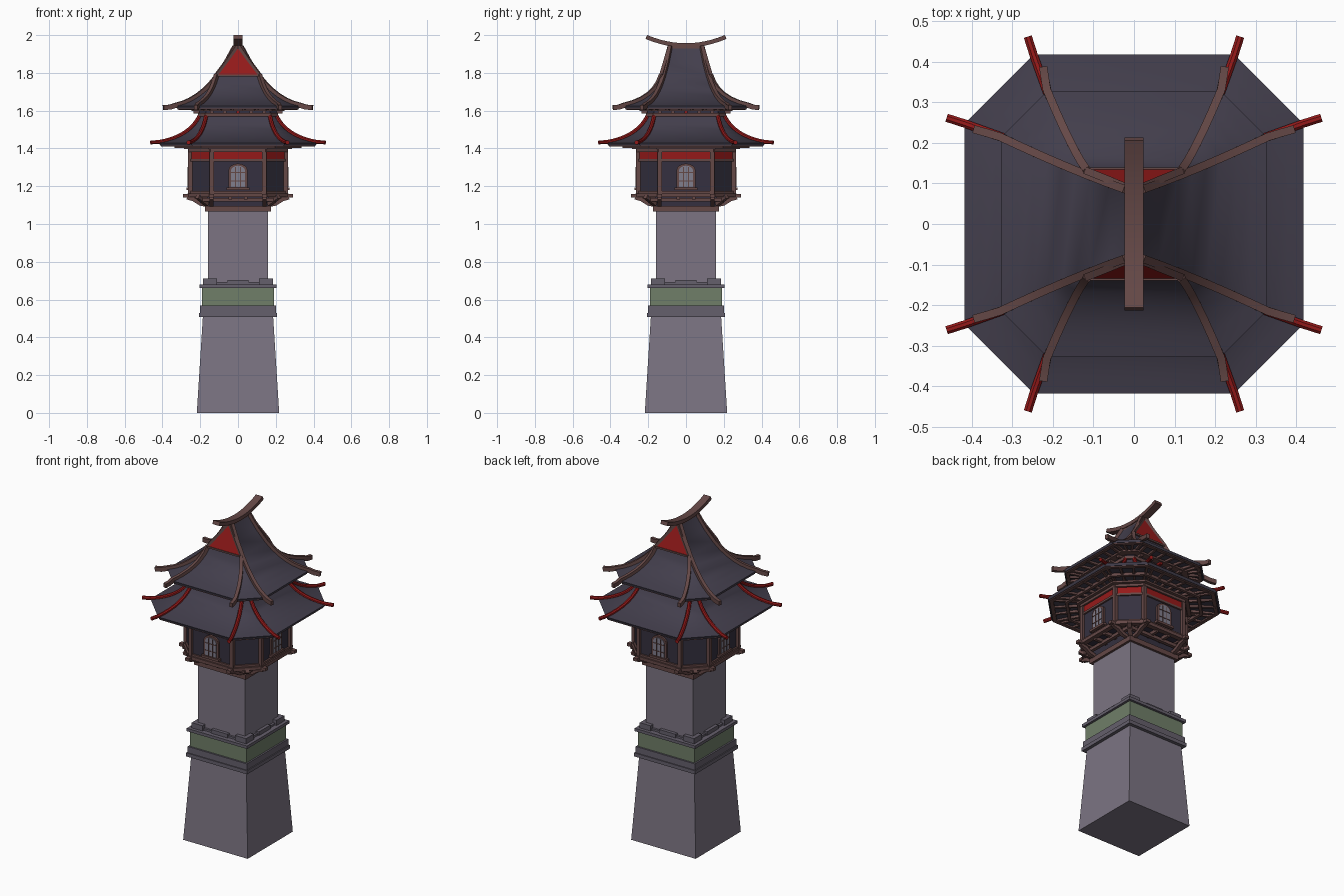
import bpy, bmesh
from math import pi, cos, sin, sqrt
from mathutils import Matrix, Vector as V

if "Cube" in bpy.data.objects:
    bpy.data.objects.remove(bpy.data.objects["Cube"])

def material(name, c):
    m = bpy.data.materials.new(name)
    m.diffuse_color = (*c, 1)
    m.use_nodes = True
    m.node_tree.nodes["Principled BSDF"].inputs["Base Color"].default_value = m.diffuse_color
    return m

STONE = material("stone", (0.20, 0.175, 0.225))
TRIM = material("dark_stone", (0.13, 0.115, 0.15))
GREEN = material("green_band", (0.16, 0.21, 0.14))
ROOF = material("roof_slate", (0.055, 0.048, 0.072))
WALL = material("dark_wall", (0.035, 0.030, 0.050))
WOOD = material("wood", (0.13, 0.065, 0.062))
RED = material("red", (0.30, 0.010, 0.010))
GLASS = material("glass", (0.22, 0.21, 0.27))

def finish(bm, name, mat, M=None, smooth=False):
    bmesh.ops.recalc_face_normals(bm, faces=bm.faces)
    if M is not None:
        bm.transform(M)
    me = bpy.data.meshes.new(name)
    bm.to_mesh(me)
    bm.free()
    me.materials.append(mat)
    ob = bpy.data.objects.new(name, me)
    bpy.context.collection.objects.link(ob)
    if smooth:
        bpy.ops.object.select_all(action='DESELECT')
        bpy.context.view_layer.objects.active = ob
        ob.select_set(True)
        bpy.ops.object.shade_smooth_by_angle(angle=0.5)
    return ob

def loft(name, rings, mat, M=None, smooth=False, loop=False):
    bm = bmesh.new()
    vs = [[bm.verts.new(p) for p in r] for r in rings]
    n = len(vs[0])
    pairs = list(zip(vs, vs[1:])) + ([(vs[-1], vs[0])] if loop else [])
    for a, b in pairs:
        for i in range(n):
            bm.faces.new((a[i], a[(i + 1) % n], b[(i + 1) % n], b[i]))
    if not loop:
        bm.faces.new(vs[0])
        bm.faces.new(vs[-1])
    return finish(bm, name, mat, M, smooth)

def sq(h, z):
    return [(h, -h, z), (h, h, z), (-h, h, z), (-h, -h, z)]

def box(name, x, y, z, mat, M=None):
    loft(name, [[(x[0], y[0], k), (x[1], y[0], k), (x[1], y[1], k), (x[0], y[1], k)] for k in z], mat, M)

def eight(s, f):  # eight corners from a side corner s and a front corner f
    return [(s[0], -s[1], s[2]), (s[0], s[1], s[2]), (f[0], f[1], f[2]), (-f[0], f[1], f[2]),
            (-s[0], s[1], s[2]), (-s[0], -s[1], s[2]), (-f[0], -f[1], f[2]), (f[0], -f[1], f[2])]

def octo(a, b, z):
    return eight((a, b, z), (b, a, z))

def band(name, a, b, z0, z1, w, mat):  # octagonal hoop
    c, d = a - w, b - 0.414 * w
    loft(name, [octo(a, b, z0), octo(a, b, z1), octo(c, d, z1), octo(c, d, z0)], mat, loop=True)

def sweep(name, pts, w, h, mat, M=None, sides=4):
    pts = [V(p) for p in pts]
    rings = []
    for i, p in enumerate(pts):
        t = (pts[min(i + 1, len(pts) - 1)] - pts[max(i - 1, 0)]).normalized()
        s = t.cross(V((0, 0, 1)))
        s = s.normalized() if s.length > 1e-4 else V((1, 0, 0))
        u = s.cross(t)
        k = sqrt(2) if sides == 4 else 1
        ang = [2 * pi * (j + 0.5) / sides for j in range(sides)]
        rings.append([p + s * cos(g) * w / 2 * k + u * sin(g) * h / 2 * k for g in ang])
    loft(name, rings, mat, M, smooth=True)

def slab(name, xz, y0, y1, mat, M=None):
    loft(name, [[(x, y, z) for x, z in xz] for y in (y0, y1)], mat, M)

def bez(a, b, c, t):
    return V(a) * (1 - t) ** 2 + V(b) * 2 * t * (1 - t) + V(c) * t * t

QUARTERS = [Matrix.Rotation(k * pi / 2, 4, 'Z') for k in range(4)]
MIRRORS = [Matrix.Diagonal((i, j, 1, 1)) for i in (1, -1) for j in (1, -1)]
SWAP = Matrix(((0, 1, 0, 0), (1, 0, 0, 0), (0, 0, 1, 0), (0, 0, 0, 1)))

# stone tower
loft("tower_base", [sq(0.218, 0), sq(0.186, 0.51)], STONE)
for name, h, z0, z1, m in (("lower_moulding", 0.206, 0.508, 0.53, TRIM), ("lower_moulding_top", 0.2, 0.53, 0.568, TRIM),
                           ("green_frieze", 0.19, 0.568, 0.662, GREEN), ("upper_moulding", 0.204, 0.662, 0.68, TRIM),
                           ("shaft_plinth", 0.173, 0.68, 0.692, TRIM), ("shaft", 0.16, 0.69, 1.08, STONE),
                           ("shaft_collar", 0.174, 1.065, 1.095, WOOD), ("collar_core", 0.165, 1.09, 1.155, WALL)):
    loft(name, [sq(h, z0), sq(h, z1)], m)
for M in QUARTERS:
    box("plinth_corner", (-0.184, -0.11), (-0.184, -0.11), (0.68, 0.712), TRIM, M)
    box("plinth_centre", (-0.055, 0.055), (-0.18, -0.14), (0.68, 0.703), TRIM, M)

# deck under the watch room
loft("deck_floor", [octo(0.25, 0.14, 1.15), octo(0.25, 0.14, 1.165)], WALL)
band("deck_rim", 0.268, 0.148, 1.142, 1.162, 0.03, WOOD)
for M in QUARTERS:
    for x in (-0.14, 0.14):
        box("deck_beam", (x - 0.013, x + 0.013), (-0.292, -0.15), (1.14, 1.158), WOOD, M)
        sweep("deck_bracket", [(x, -0.165, 1.1), (x, -0.2, 1.107), (x, -0.235, 1.13), (x, -0.27, 1.14)], 0.022, 0.02, WOOD, M)
    box("deck_crossbar", (-0.2, 0.2), (-0.205, -0.185), (1.118, 1.138), WOOD, M)
    for x in (-0.04, 0.04):
        box("deck_joist", (x - 0.009, x + 0.009), (-0.25, -0.16), (1.13, 1.152), WOOD, M)
    sweep("corner_strut", [(0.165, -0.165, 1.105), (0.215, -0.215, 1.145)], 0.025, 0.02, WOOD, M)

# octagonal watch room
loft("room_wall", [octo(0.25, 0.138, 1.155), octo(0.25, 0.138, 1.42)], WALL)
band("sill_rail", 0.26, 0.142, 1.158, 1.174, 0.02, WOOD)
band("red_frieze", 0.255, 0.14, 1.342, 1.385, 0.02, RED)
band("middle_rail", 0.26, 0.142, 1.33, 1.343, 0.02, WOOD)
band("top_rail", 0.266, 0.145, 1.382, 1.4, 0.03, WOOD)
band("top_plate", 0.285, 0.155, 1.397, 1.408, 0.05, WOOD)

def arch(w, z0, z1):
    return [(-w, z0), (w, z0)] + [(w * cos(k * pi / 8), z1 + 0.7 * w * sin(k * pi / 8)) for k in range(9)]

for M in QUARTERS:
    for x in (-0.139, 0.139):
        sweep("room_post", [(x, -0.253, 1.155), (x, -0.253, 1.405)], 0.022, 0.022, WOOD, M)
    slab("window_frame", arch(0.05, 1.19, 1.285), -0.262, -0.24, WOOD, M)
    slab("window_glass", arch(0.037, 1.197, 1.283), -0.265, -0.25, GLASS, M)
    box("window_sill", (-0.06, 0.06), (-0.272, -0.24), (1.18, 1.194), WOOD, M)
    for x in (-0.013, 0.013):
        box("window_bar", (x - 0.002, x + 0.002), (-0.268, -0.25), (1.195, 1.302), WOOD, M)
    for z in (1.225, 1.27):
        box("window_crossbar", (-0.037, 0.037), (-0.268, -0.25), (z, z + 0.004), WOOD, M)

def rafters(name, a0, b0, z0, a1, b1, z1, n):
    for M in QUARTERS:
        for i in range(n):  # straight sides
            t = -1 + 2 * (i + 0.5) / n
            sweep(name, [(b0 * t, -a0, z0), (b1 * t, -a1, z1)], 0.014, 0.014, WOOD, M)
        for i in range(4):  # cut corners
            t = i / 3
            p, q = [V((a, -b, z)).lerp(V((b, -a, z)), t) for a, b, z in ((a0, b0, z0), (a1, b1, z1))]
            sweep(name, [p, q], 0.014, 0.014, WOOD, M)

# lower roof
T = [k / 8 for k in range(9)]
low = [bez((0.2, 0.168, 1.575), (0.25, 0.188, 1.46), (0.418, 0.248, 1.43), t) for t in T]
loft("lower_roof", [octo(*p) for p in low] + [octo(0.412, 0.244, 1.416), octo(0.25, 0.14, 1.432)], ROOF, smooth=True)
band("lower_eave_trim", 0.408, 0.242, 1.41, 1.422, 0.022, WOOD)
band("lower_purlin", 0.335, 0.195, 1.403, 1.42, 0.018, WOOD)
rafters("lower_rafter", 0.25, 0.14, 1.42, 0.4, 0.238, 1.416, 6)
for M in MIRRORS:
    for S in (Matrix(), SWAP):
        sweep("red_ridge", [p + V((0, 0, 0.004)) for p in low] + [V((0.462, 0.262, 1.432))], 0.022, 0.022, RED, M @ S, 8)

# neck between the roofs
loft("neck", [octo(0.205, 0.17, 1.565), octo(0.205, 0.17, 1.62)], WALL)
band("neck_rail", 0.213, 0.174, 1.568, 1.588, 0.02, WOOD)
band("neck_plate", 0.245, 0.182, 1.598, 1.61, 0.05, WOOD)
for M in QUARTERS:
    for x in (-0.14, -0.07, 0, 0.07, 0.14):
        box("neck_bracket", (x - 0.009, x + 0.009), (-0.235, -0.2), (1.585, 1.605), WOOD if x else RED, M)

# upper hip-and-gable roof
t0 = 0.33
U = [0, t0 / 2, t0] + [t0 + (1 - t0) * k / 6 for k in range(1, 7)]
side = [bez((0.015, 0.083, 1.935), (0.15, 0.13, 1.66), (0.328, 0.214, 1.625), t) for t in U]
hip = [bez((0.112, 0.128, 1.785), (0.145, 0.165, 1.66), (0.214, 0.328, 1.625), (t - t0) / (1 - t0)) for t in U[2:]]
front = [V((0.014, 0.084, 1.934)), V((0.06, 0.105, 1.86))] + hip
loft("upper_roof", [eight(s, f) for s, f in zip(side, front)]
     + [octo(0.324, 0.211, 1.612), octo(0.2, 0.168, 1.622)], ROOF, smooth=True)
band("upper_eave_trim", 0.32, 0.209, 1.606, 1.617, 0.02, WOOD)
rafters("upper_rafter", 0.205, 0.17, 1.612, 0.312, 0.206, 1.61, 6)
for M in MIRRORS:
    up = V((0, 0, 0.004))
    sweep("side_ridge", [p + up for p in side] + [V((0.36, 0.224, 1.619)), V((0.395, 0.234, 1.616))], 0.02, 0.026, WOOD, M)
    sweep("front_ridge", [p + up for p in hip] + [V((0.219, 0.355, 1.619)), V((0.224, 0.387, 1.616))], 0.02, 0.026, WOOD, M)
for s in (-1, 1):
    loft("gable_panel", [[(-0.112, s * (0.13 + d), 1.787), (0.112, s * (0.13 + d), 1.787), (0, s * (0.082 + d), 1.945)]
                         for d in (-0.01, 0.006)], RED)
    box("gable_sill", (-0.115, 0.115), sorted((s * 0.12, s * 0.139)), (1.782, 1.792), WOOD)
    for x in (-1, 1):
        sweep("gable_trim", [(x * 0.115, s * 0.13, 1.788), (x * 0.055, s * 0.106, 1.868), (0, s * 0.083, 1.95)], 0.018, 0.018, WOOD)

# curved ridge cap
cap = [(0, y, 1.946 + 0.04 * (abs(y) / 0.2) ** 2) for y in [-0.21 + 0.42 * k / 12 for k in range(13)]]
sweep("ridge_cap", cap, 0.046, 0.022, WOOD)
box("ridge_beam", (-0.018, 0.018), (-0.085, 0.085), (1.92, 1.946), WOOD)
